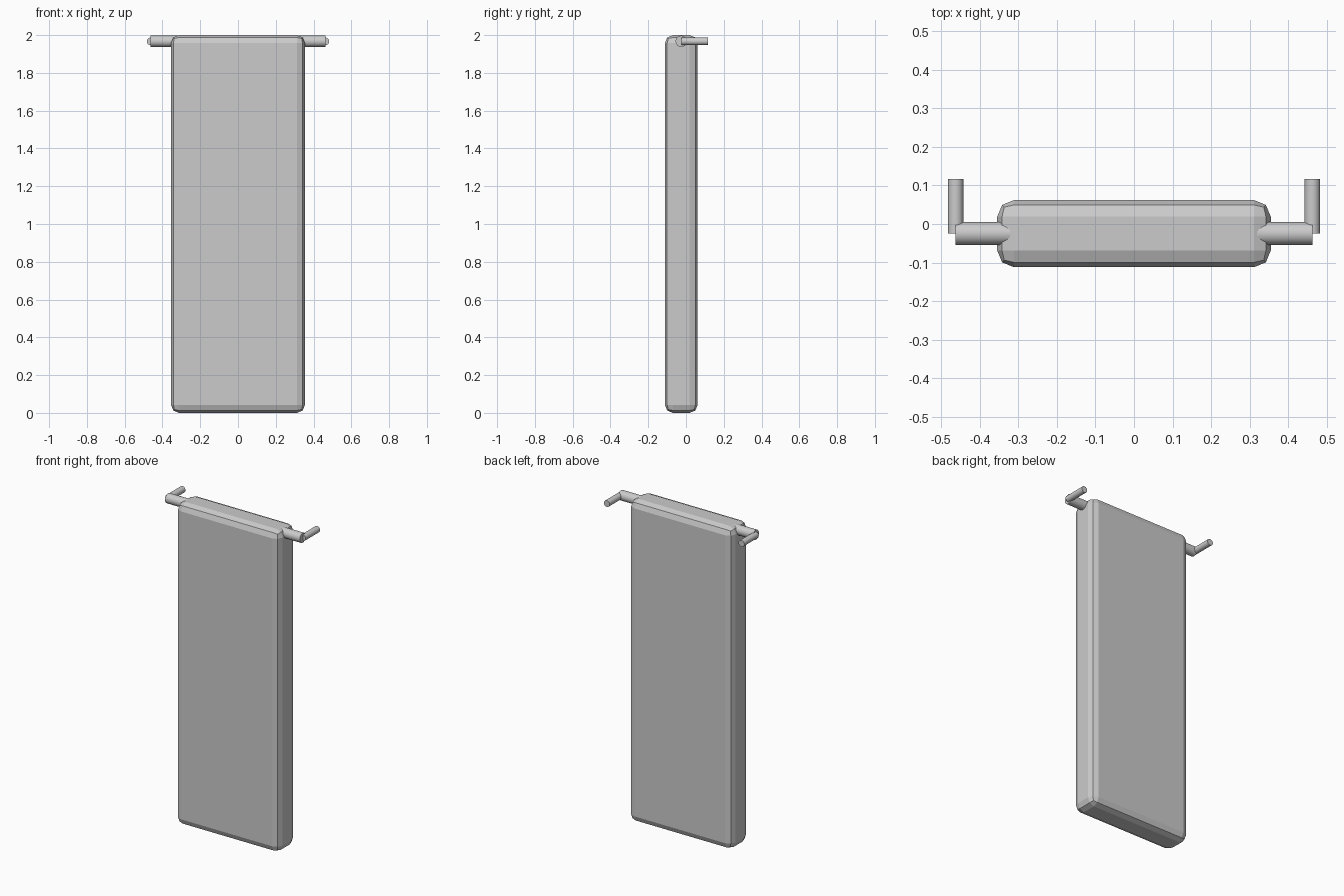
import bpy
import math

old = bpy.data.objects.get("Cube")
if old:
    bpy.data.objects.remove(old, do_unlink=True)

# Single plain grey
grey = bpy.data.materials.new("plain grey")
grey.use_nodes = True
colour = (0.6, 0.6, 0.6, 1)
grey.diffuse_color = colour
grey.node_tree.nodes["Principled BSDF"].inputs["Base Color"].default_value = colour

Z_PEG = 1.967
Y_PEG = -0.025


def rod(name, centre, radius, length, rotation):
    bpy.ops.mesh.primitive_cylinder_add(vertices=32, radius=radius, depth=length,
                                        location=centre, rotation=rotation)
    ob = bpy.context.object
    ob.name = name
    ob.data.materials.append(grey)
    bpy.ops.object.shade_smooth_by_angle(angle=math.radians(30))


# Slab with chamfered edges
bpy.ops.mesh.primitive_cube_add(size=1, location=(0, -0.025, 1))
slab = bpy.context.object
slab.name = "slab"
slab.scale = (0.71, 0.174, 2)
bpy.ops.object.transform_apply(location=False, rotation=False, scale=True)
slab.data.materials.append(grey)
bevel = slab.modifiers.new("edge_bevel", "BEVEL")
bevel.width = 0.043
bevel.segments = 2

# Side pegs and the thinner hooks pointing backward
for side, s in (("left", 1), ("right", -1)):
    rod(side + "_peg", (s * 0.382, Y_PEG, Z_PEG), 0.03, 0.162, (0, math.pi / 2, 0))
    rod(side + "_hook", (s * 0.463, 0.046, Z_PEG), 0.02, 0.142, (math.pi / 2, 0, 0))
